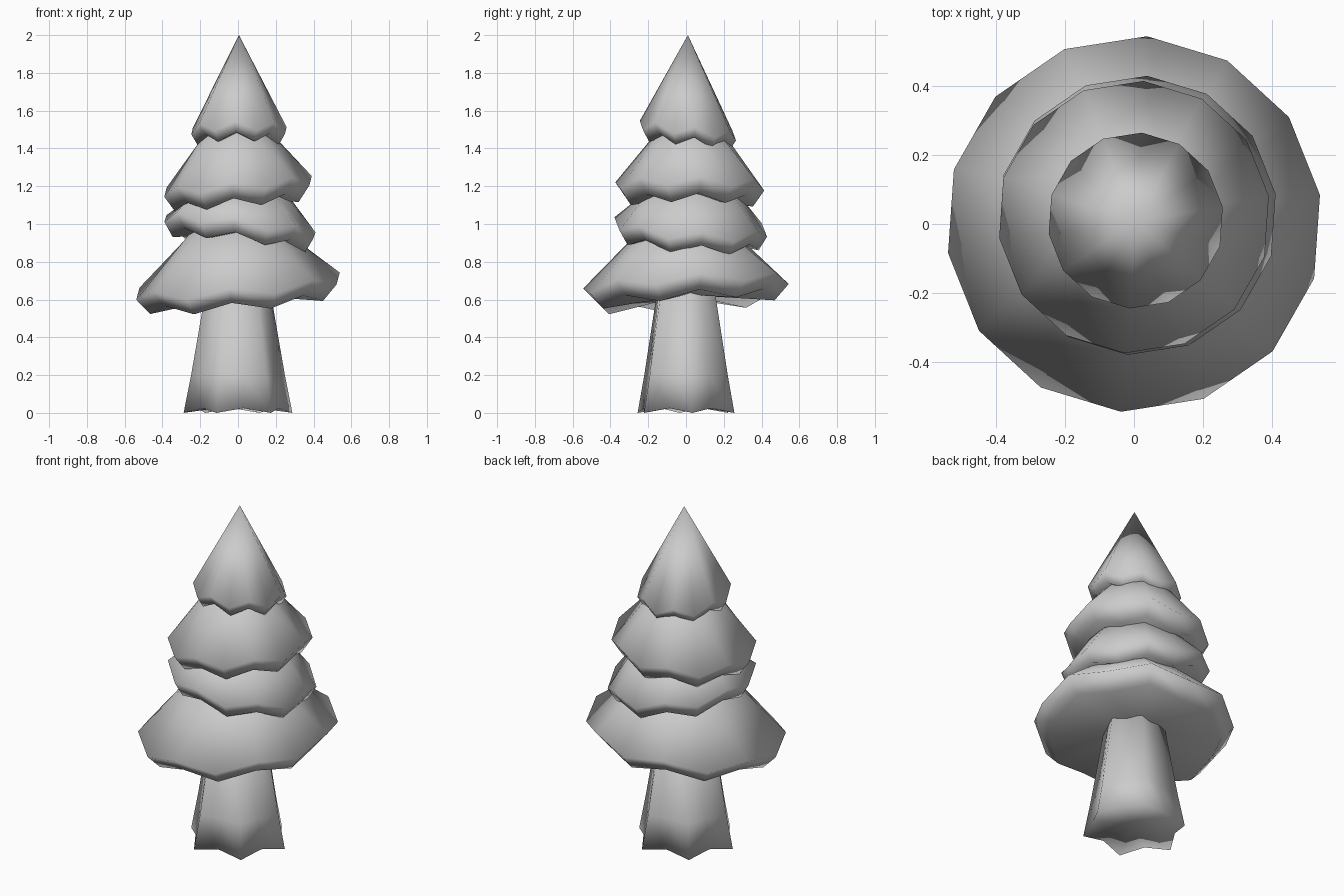
import bpy, bmesh, math

cube = bpy.data.objects.get("Cube")
if cube:
    bpy.data.objects.remove(cube, do_unlink=True)

grey = bpy.data.materials.new("plain grey")
grey.use_nodes = True
colour = (0.6, 0.6, 0.6, 1)
grey.diffuse_color = colour
grey.node_tree.nodes["Principled BSDF"].inputs["Base Color"].default_value = colour


def ring(bm, count, start, point):
    """Ring of vertices; point(i, cos, sin) gives each position."""
    step = 2 * math.pi / count
    return [bm.verts.new(point(i, math.cos(start + i * step), math.sin(start + i * step)))
            for i in range(count)]


def bridge(bm, upper, lower):
    n = len(upper)
    for i in range(n):
        j = (i + 1) % n
        bm.faces.new((upper[i], lower[i], lower[j], upper[j]))


def fan(bm, loop, tip):
    centre = bm.verts.new(tip)
    for i in range(len(loop)):
        bm.faces.new((loop[i], loop[(i + 1) % len(loop)], centre))


def finish(bm, name):
    bmesh.ops.recalc_face_normals(bm, faces=bm.faces)
    mesh = bpy.data.meshes.new(name)
    bm.to_mesh(mesh)
    bm.free()
    mesh.materials.append(grey)
    mesh.shade_smooth()
    obj = bpy.data.objects.new(name, mesh)
    bpy.context.collection.objects.link(obj)


def foliage(name, centre, tilt, radius, rim_z, hem_radius, hem_z, top_z, top_radius=0):
    """Tilted skirt of seven drooping lobes, closed underneath."""
    bm = bmesh.new()
    cx, cy = centre
    start = math.radians(86)

    def wavy(r, z):
        def point(i, c, s):
            x, y = r * c, r * s
            return (cx + x, cy + y, z + 0.048 * (i % 2) + tilt[0] * x + tilt[1] * y)
        return ring(bm, 14, start, point)

    rim = wavy(radius, rim_z)
    hem = wavy(hem_radius, hem_z)
    bridge(bm, rim, hem)
    fan(bm, hem, (cx, cy, hem_z + 0.06))
    if top_radius:
        top = ring(bm, 14, start, lambda i, c, s: (cx + top_radius * c, cy + top_radius * s, top_z))
        bridge(bm, top, rim)
        fan(bm, top, (cx, cy, top_z + 0.08))
    else:
        fan(bm, rim, (cx, cy, top_z))
    finish(bm, name)


# Four layers of branches, bottom to top
foliage("bottom_branches", (0, 0), (0.08, 0.06), 0.545, 0.647, 0.47, 0.565, 0.96, 0.25)
foliage("lower_middle_branches", (0.01, 0.025), (-0.12, -0.06), 0.405, 0.96, 0.36, 0.885, 1.15, 0.26)
foliage("upper_middle_branches", (0, 0.02), (0.08, 0.0), 0.395, 1.175, 0.335, 1.09, 1.48, 0.18)
foliage("top_branches", (0.005, 0.01), (0, -0.11), 0.255, 1.47, 0.222, 1.415, 2.0)

# Six-ridged trunk flaring into roots
bm = bmesh.new()
levels = [(0.66, 0.17, 0.15), (0.2, 0.25, 0.205), (0.0, 0.29, 0.235)]
loops = []
for z, ridge, groove in levels:
    def trunk_point(i, c, s, z=z, radii=(ridge, groove)):
        r = radii[i % 2]
        lift = 0.025 * (i % 2) if z == 0 else 0
        return (r * c, r * s * 0.96, z + lift)
    loops.append(ring(bm, 12, math.radians(7), trunk_point))
for upper, lower in zip(loops, loops[1:]):
    bridge(bm, upper, lower)
fan(bm, loops[0], (0, 0, 0.68))
fan(bm, loops[-1], (0, 0, 0.04))
finish(bm, "trunk")
